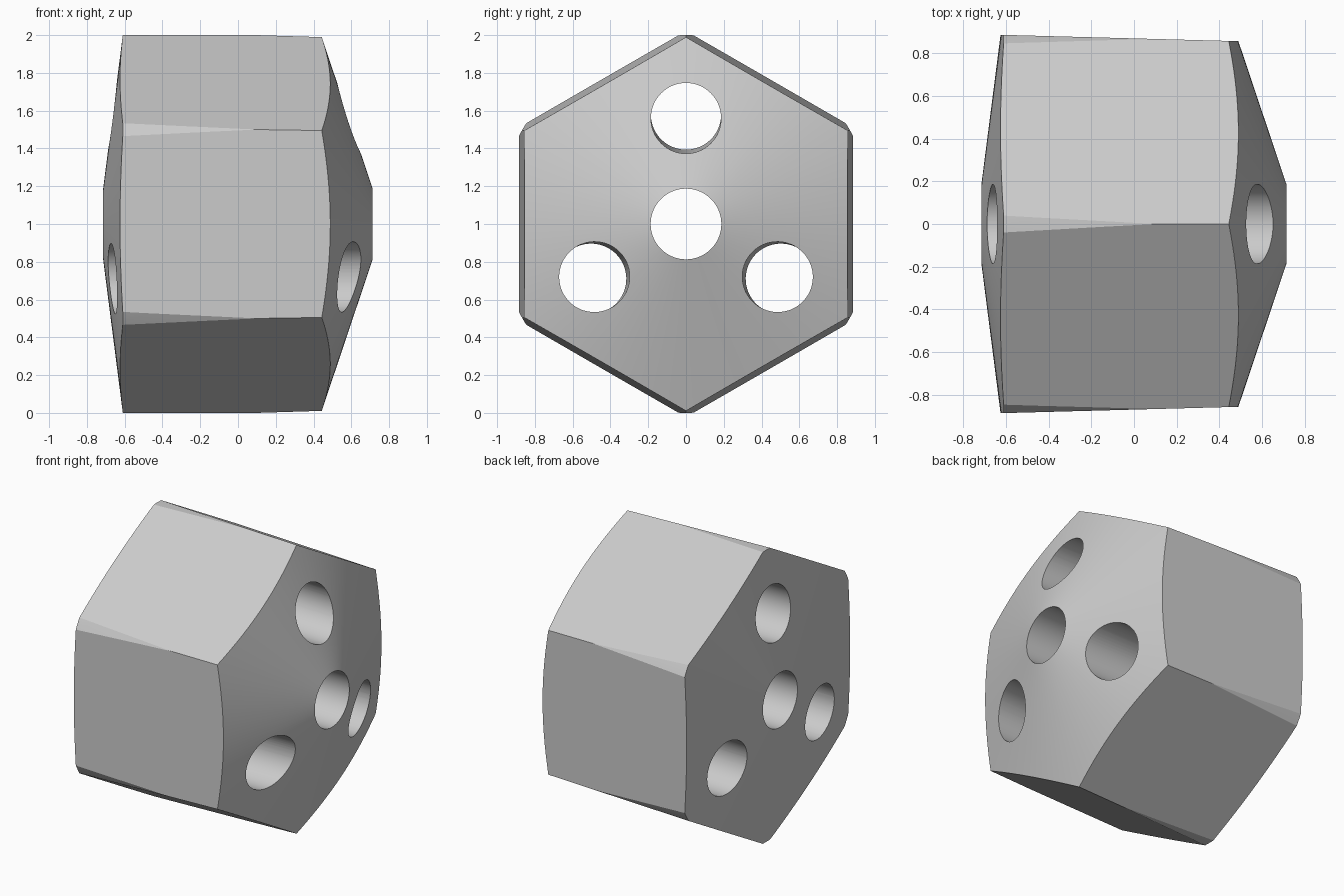
import bpy, bmesh
from math import cos, sin, pi, radians
from mathutils import Matrix

if "Cube" in bpy.data.objects:
    bpy.data.objects.remove(bpy.data.objects["Cube"], do_unlink=True)

grey = bpy.data.materials.new("light_grey")
grey.use_nodes = True
colour = (0.6, 0.6, 0.6, 1)
grey.diffuse_color = colour
grey.node_tree.nodes["Principled BSDF"].inputs["Base Color"].default_value = colour


def lathe(name, profile, sides, matrix=Matrix(), hollow=False):
    """Solid around the x axis from (x, radius) pairs; hollow joins last ring to first."""
    bm = bmesh.new()
    rings = []
    for x, r in profile:
        angles = [pi / 2 + 2 * pi * k / sides for k in range(sides)]
        rings.append([bm.verts.new((x, r * cos(a), r * sin(a))) for a in angles])
    if hollow:
        rings.append(rings[0])
    else:
        bm.faces.new(rings[0])
        bm.faces.new(rings[-1])
    for a, b in zip(rings, rings[1:]):
        for k in range(sides):
            n = (k + 1) % sides
            bm.faces.new((a[k], a[n], b[n], b[k]))
    bmesh.ops.recalc_face_normals(bm, faces=bm.faces)
    bm.transform(matrix)
    mesh = bpy.data.meshes.new(name)
    bm.to_mesh(mesh)
    bm.free()
    mesh.materials.append(grey)
    obj = bpy.data.objects.new(name, mesh)
    bpy.context.collection.objects.link(obj)
    return obj


def cut(target, tool, operation):
    """Apply a boolean and discard the tool."""
    tool.hide_render = True
    mod = target.modifiers.new("cut", "BOOLEAN")
    mod.operation = operation
    mod.solver = "EXACT"
    mod.object = tool
    bpy.context.view_layer.objects.active = target
    bpy.ops.object.modifier_apply(modifier=mod.name)
    bpy.data.objects.remove(tool, do_unlink=True)


# Round envelope with the centre hole: shallow cone, cylinder, steeper cone
# (turned a fraction of a segment so its edges miss the hexagon corners)
body = lathe("hexagonal_body",
             [(-0.714, 0.187), (-0.61, 1), (0.44, 1), (0.713, 0.187)],
             144, Matrix.Rotation(0.013, 4, "X"), hollow=True)

# Slightly tapered hexagon gives the six flat sides
cut(body, lathe("hex_cutter", [(-1, 1.034), (1, 0.972)], 6), "INTERSECT")

# Three outer holes, leaning slightly with the taper
for k in range(3):
    place = (Matrix.Rotation(k * 2 * pi / 3, 4, "X")
             @ Matrix.Translation((0, 0, 0.569))
             @ Matrix.Rotation(radians(0.9), 4, "Y"))
    cut(body, lathe("outer_hole", [(-1.2, 0.186), (1.2, 0.186)], 64, place), "DIFFERENCE")

# Stand it on the floor with smooth cones and crisp edges
body.data.transform(Matrix.Translation((0, 0, 1)))
bpy.ops.object.select_all(action="DESELECT")
body.select_set(True)
bpy.context.view_layer.objects.active = body
bpy.ops.object.shade_smooth_by_angle(angle=radians(20))
